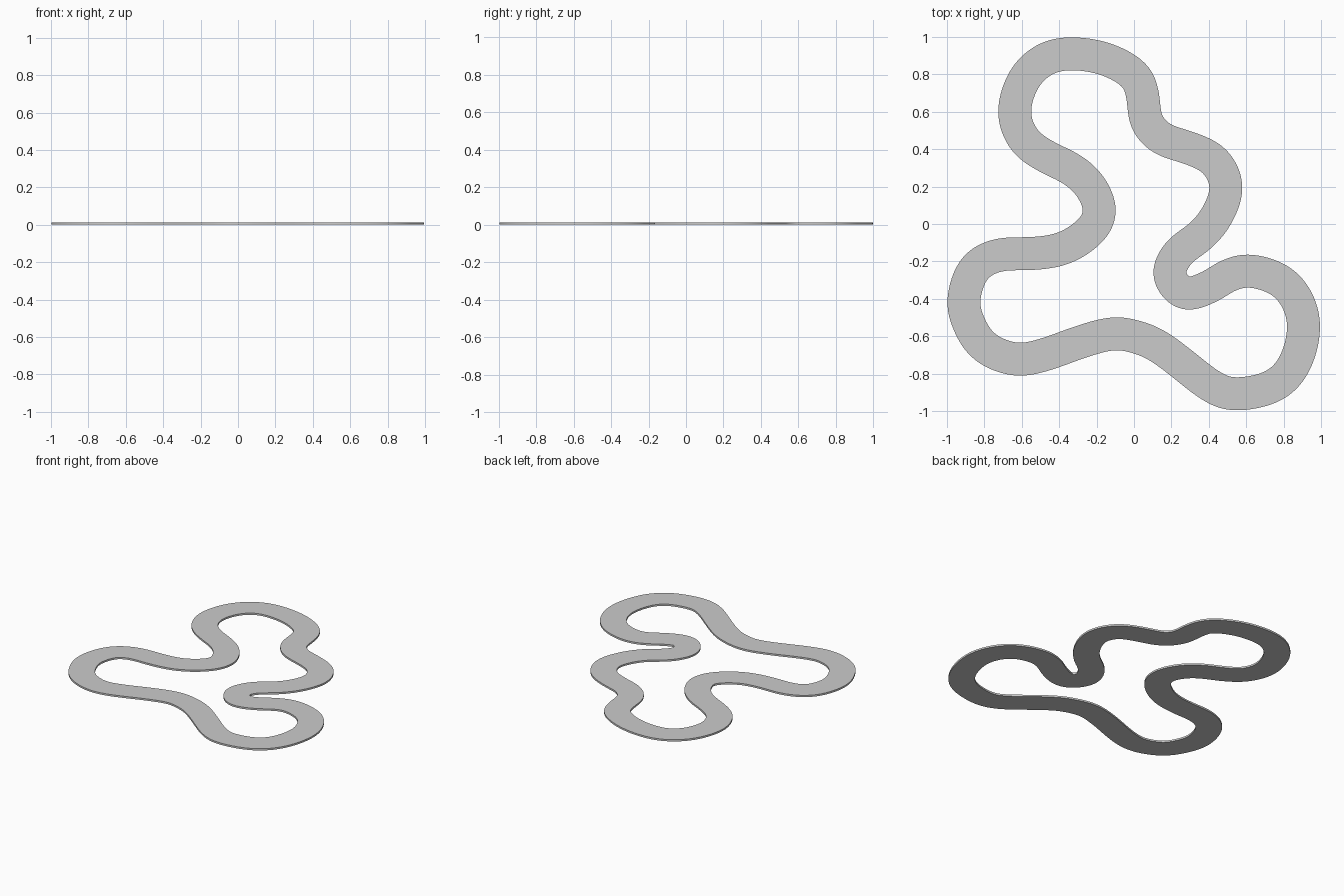
import bpy, bmesh
from mathutils import Vector

if "Cube" in bpy.data.objects:
    bpy.data.objects.remove(bpy.data.objects["Cube"])

WIDTH, THICK, STEPS = 0.176, 0.013, 12

# Centre line of the circuit, clockwise from the top bend
PATH = [
    (-.34, .912), (-.155, .885), (.0, .80), (.047, .69), (.064, .55), (.15, .455),
    (.285, .41), (.43, .342), (.497, .20), (.445, .045), (.355, -.065), (.245, -.145),
    (.188, -.25), (.222, -.335), (.297, -.374), (.415, -.33), (.505, -.275), (.63, -.249),
    (.815, -.32), (.911, -.51), (.87, -.73), (.755, -.865), (.555, -.911), (.42, -.873),
    (.255, -.745), (.125, -.65), (.01, -.603), (-.12, -.585), (-.3, -.635), (-.465, -.695),
    (-.63, -.727), (-.80, -.66), (-.885, -.53), (-.912, -.40), (-.855, -.235), (-.72, -.163),
    (-.545, -.159), (-.37, -.13), (-.225, -.03), (-.182, .08), (-.235, .205), (-.335, .295),
    (-.475, .363), (-.59, .45), (-.643, .60), (-.59, .775), (-.48, .88),
]


def smooth_loop(points, steps):
    """Closed Catmull-Rom curve, lightly relaxed."""
    pts = [Vector(p) for p in points]
    n, out = len(pts), []
    for i in range(n):
        a, b, c, d = (pts[(i + k) % n] for k in (-1, 0, 1, 2))
        for s in range(steps):
            t = s / steps
            out.append(0.5 * (2 * b + (c - a) * t + (2 * a - 5 * b + 4 * c - d) * t**2
                              + (3 * b - a - 3 * c + d) * t**3))
    m = len(out)
    for _ in range(25):
        out = [out[i] * 0.5 + (out[i - 1] + out[(i + 1) % m]) * 0.25 for i in range(m)]
    return out


# Sweep a flat rectangular section along the centre line
line = smooth_loop(PATH, STEPS)
n = len(line)
bm = bmesh.new()
rings = []
for i, p in enumerate(line):
    t = (line[(i + 1) % n] - line[i - 1]).normalized()
    side = Vector((-t.y, t.x)) * WIDTH / 2
    rings.append([bm.verts.new((*(p + side * s), z))
                  for s, z in ((1, 0), (1, THICK), (-1, THICK), (-1, 0))])
for i in range(n):
    a, b = rings[i], rings[(i + 1) % n]
    for k in range(4):
        j = (k + 1) % 4
        bm.faces.new((a[k], a[j], b[j], b[k]))
bmesh.ops.recalc_face_normals(bm, faces=bm.faces)

mesh = bpy.data.meshes.new("track_ribbon")
bm.to_mesh(mesh)
bm.free()
track = bpy.data.objects.new("track_ribbon", mesh)
bpy.context.collection.objects.link(track)
bpy.context.view_layer.objects.active = track
track.select_set(True)
bpy.ops.object.shade_smooth_by_angle()
